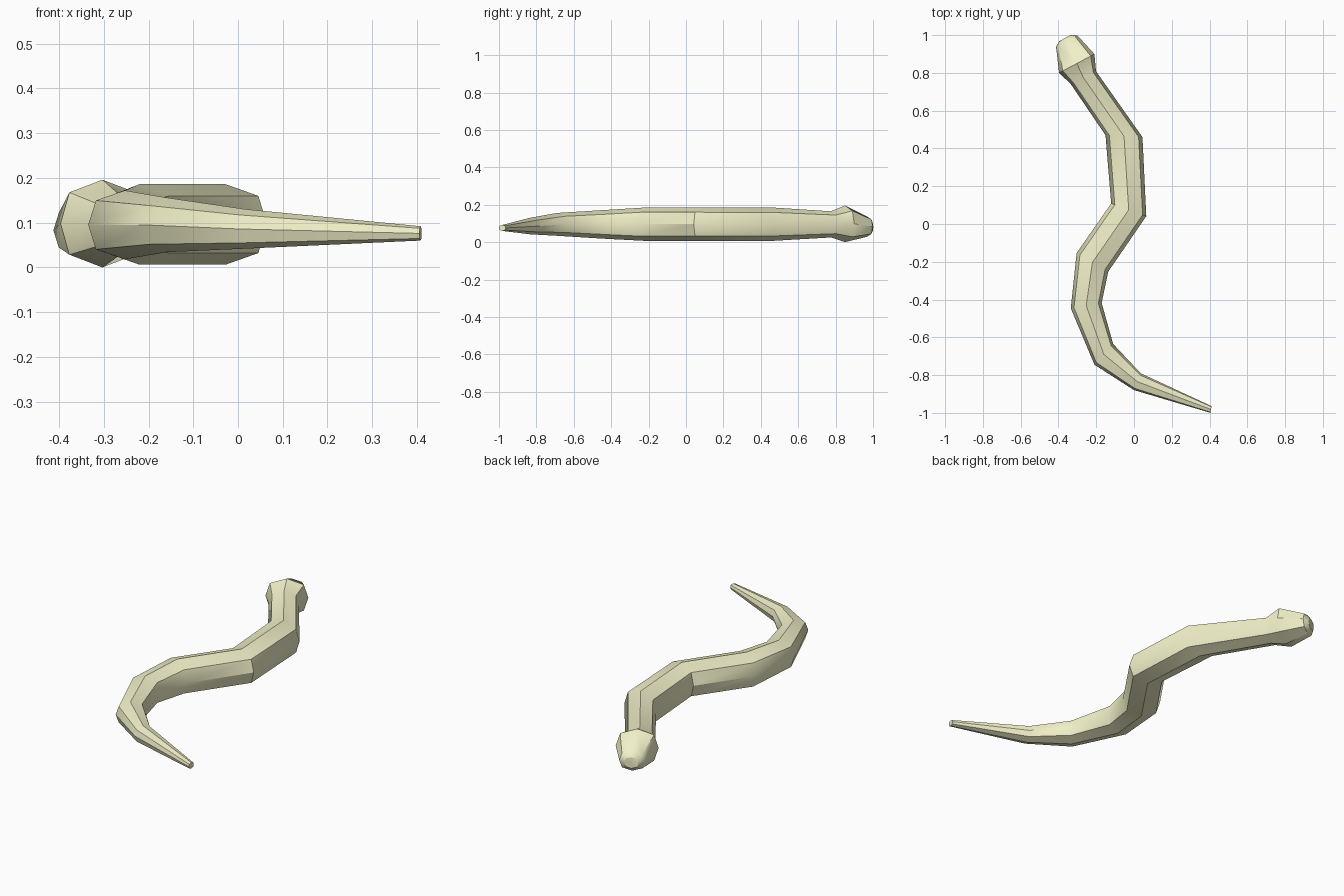
import bpy, bmesh, math

if "Cube" in bpy.data.objects:
    bpy.data.objects.remove(bpy.data.objects["Cube"])

# Boxy octagonal cross-section (side, up) as fractions of half width / half height
SECTION = [(1, 0), (0.79, 0.71), (0, 1), (-0.79, 0.71),
           (-1, 0), (-0.79, -0.71), (0, -1), (0.79, -0.71)]

# Rings from tail to snout: x, y, z, half width, half height, heading of the side axis
RINGS = [
    (0.408, -0.982, 0.076, 0.018, 0.016, 82),
    (0.018, -0.835, 0.086, 0.048, 0.044, 68),
    (-0.160, -0.690, 0.095, 0.074, 0.061, 48),
    (-0.253, -0.432, 0.095, 0.083, 0.077, 10),
    (-0.220, -0.203, 0.096, 0.097, 0.090, -30),
    (-0.028, 0.075, 0.096, 0.099, 0.090, -20),
    (-0.053, 0.465, 0.096, 0.098, 0.089, -3),
    (-0.268, 0.775, 0.095, 0.075, 0.070, 27),
    (-0.303, 0.850, 0.098, 0.106, 0.098, 28),
    (-0.356, 0.968, 0.083, 0.064, 0.054, 28),
    (-0.364, 0.985, 0.080, 0.036, 0.030, 28),
]

bm = bmesh.new()
loops = []
for x, y, z, w, h, heading in RINGS:
    a = math.radians(heading)
    loops.append([bm.verts.new((x + s * w * math.cos(a), y + s * w * math.sin(a), z + u * h))
                  for s, u in SECTION])

# Skin between neighbouring rings and cap both ends
n = len(SECTION)
for lo, hi in zip(loops, loops[1:]):
    for i in range(n):
        j = (i + 1) % n
        bm.faces.new((lo[i], lo[j], hi[j], hi[i]))
bm.faces.new(loops[0])
bm.faces.new(loops[-1])
bmesh.ops.recalc_face_normals(bm, faces=bm.faces)

mesh = bpy.data.meshes.new("snake_body")
bm.to_mesh(mesh)
bm.free()
snake = bpy.data.objects.new("snake_body", mesh)
bpy.context.collection.objects.link(snake)

# Pale yellow skin
skin = bpy.data.materials.new("pale_yellow")
skin.diffuse_color = (0.88, 0.87, 0.58, 1)
skin.use_nodes = True
skin.node_tree.nodes["Principled BSDF"].inputs["Base Color"].default_value = skin.diffuse_color
mesh.materials.append(skin)

# Smooth along the body, crisp lengthwise ridges
bpy.context.view_layer.objects.active = snake
snake.select_set(True)
bpy.ops.object.shade_smooth_by_angle(angle=math.radians(35))
